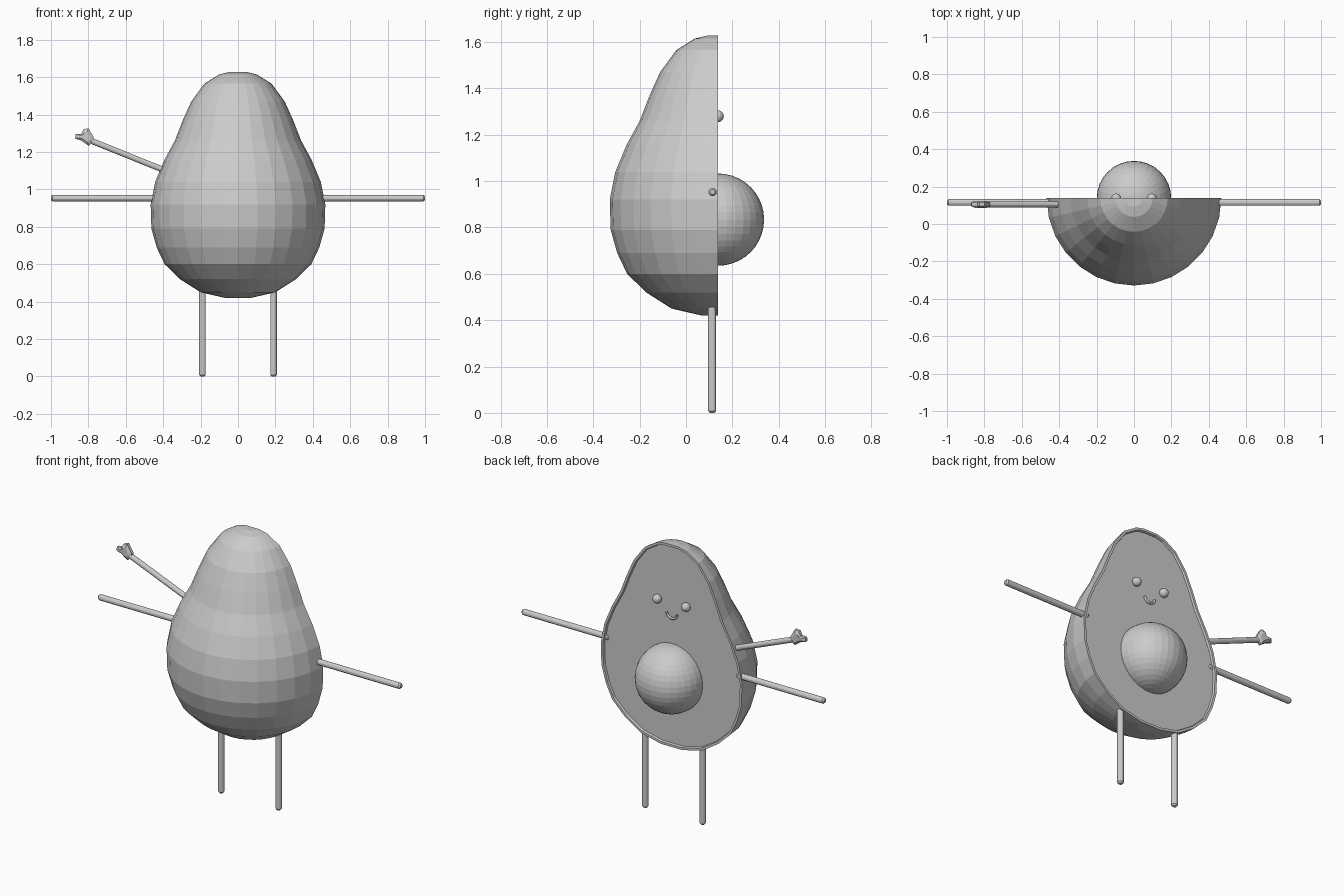
import bpy, bmesh, math
from mathutils import Vector

if "Cube" in bpy.data.objects:
    bpy.data.objects.remove(bpy.data.objects["Cube"])

grey = bpy.data.materials.new("plain grey")
grey.diffuse_color = (0.6, 0.6, 0.6, 1)
grey.use_nodes = True
grey.node_tree.nodes["Principled BSDF"].inputs["Base Color"].default_value = grey.diffuse_color

CUT_Y = 0.138   # plane where the fruit is sliced
# (radius, height) outline of the fruit, bottom to top
PROFILE = [(0.07, 0.42), (0.2, 0.45), (0.31, 0.52), (0.392, 0.6), (0.435, 0.69),
           (0.463, 0.79), (0.467, 0.92), (0.443, 1.04), (0.395, 1.155), (0.338, 1.26),
           (0.295, 1.37), (0.25, 1.47), (0.18, 1.565), (0.1, 1.615), (0.045, 1.628)]


def finish(bm, name, smooth=False):
    bmesh.ops.recalc_face_normals(bm, faces=bm.faces)
    me = bpy.data.meshes.new(name)
    bm.to_mesh(me)
    bm.free()
    me.materials.append(grey)
    ob = bpy.data.objects.new(name, me)
    bpy.context.collection.objects.link(ob)
    for p in me.polygons:
        p.use_smooth = smooth
    return ob


def ball(name, centre, r, seg=24, rings=16, scale=(1, 1, 1)):
    bm = bmesh.new()
    bmesh.ops.create_uvsphere(bm, u_segments=seg, v_segments=rings, radius=r)
    for v in bm.verts:
        v.co = Vector(centre) + Vector([a * b for a, b in zip(v.co, scale)])
    return finish(bm, name)


def rod(name, start, end, r, sides=12):
    """Straight limb with rounded ends, swept ring by ring."""
    a, b = Vector(start), Vector(end)
    d = (b - a).normalized()
    u = d.orthogonal().normalized()
    w = d.cross(u)
    bm = bmesh.new()
    rings = []
    for p, k in ((a, .6), (a + d * r * .5, 1), (b - d * r * .5, 1), (b, .6)):
        rings.append([bm.verts.new(p + (u * math.cos(t) + w * math.sin(t)) * r * k)
                      for t in (2 * math.pi * i / sides for i in range(sides))])
    for lo, hi in zip(rings, rings[1:]):
        for i in range(sides):
            j = (i + 1) % sides
            bm.faces.new((lo[i], lo[j], hi[j], hi[i]))
    bm.faces.new(rings[0])
    bm.faces.new(rings[-1])
    return finish(bm, name)


# Half-turned skin with an inner rim lip stepping in to the flesh
bm = bmesh.new()
N = 14
cols = []
for i in range(N + 1):
    t = math.pi * i / N
    cols.append([bm.verts.new((-r * math.cos(t), CUT_Y - r * math.sin(t), z)) for r, z in PROFILE])
for a, b in zip(cols, cols[1:]):
    for k in range(len(PROFILE) - 1):
        bm.faces.new((a[k], b[k], b[k + 1], a[k + 1]))
bm.faces.new([c[0] for c in cols])
bm.faces.new([c[-1] for c in cols])
cut = bm.faces.new(cols[0] + cols[-1][::-1])
bm.normal_update()
bmesh.ops.recalc_face_normals(bm, faces=bm.faces)
bmesh.ops.inset_region(bm, faces=[cut], thickness=0.014, depth=0)
bmesh.ops.inset_region(bm, faces=[cut], thickness=0.004, depth=-0.012)
finish(bm, "fruit_body")

# Stone in the middle of the cut face
ball("stone", (0, CUT_Y, 0.834), 0.199, 32, 20)

# Eyes and smile
for s, side in ((-1, "left"), (1, "right")):
    ball("eye_" + side, (s * 0.095, 0.137, 1.28), 0.026, 16, 10)
    rod("arm_" + side, (s * 0.42, 0.115, 0.953), (s * 1.0, 0.115, 0.953), 0.018)
    rod("leg_" + side, (s * 0.19, 0.113, 0.47), (s * 0.19, 0.113, 0), 0.018)

cu = bpy.data.curves.new("smile", 'CURVE')
cu.dimensions = '3D'
cu.bevel_depth = 0.007
cu.bevel_resolution = 1
cu.use_fill_caps = True
sp = cu.splines.new('POLY')
sp.points.add(8)
for i, p in enumerate(sp.points):
    t = math.pi * (1 + i / 8)
    p.co = (0.034 * math.cos(t), 0.132, 1.215 + 0.03 * math.sin(t), 1)
cu.materials.append(grey)
bpy.context.collection.objects.link(bpy.data.objects.new("smile", cu))

# Raised arm with a mitten hand
rod("waving_arm", (-0.38, 0.105, 1.097), (-0.79, 0.105, 1.262), 0.016)
OUTLINE = [(-0.768, 1.257), (-0.798, 1.233), (-0.84, 1.262), (-0.872, 1.272),
           (-0.868, 1.295), (-0.838, 1.297), (-0.825, 1.322), (-0.8, 1.327), (-0.772, 1.28)]
mid = Vector((-0.815, 0, 1.28))
bm = bmesh.new()
rings = []
for y, k in ((0.086, .6), (0.096, 1), (0.114, 1), (0.124, .6)):
    rings.append([bm.verts.new(mid + (Vector((x, 0, z)) - mid) * k + Vector((0, y, 0)))
                  for x, z in OUTLINE])
for lo, hi in zip(rings, rings[1:]):
    for i in range(len(OUTLINE)):
        j = (i + 1) % len(OUTLINE)
        bm.faces.new((lo[i], lo[j], hi[j], hi[i]))
bm.faces.new(rings[0])
bm.faces.new(rings[-1])
finish(bm, "waving_hand")
